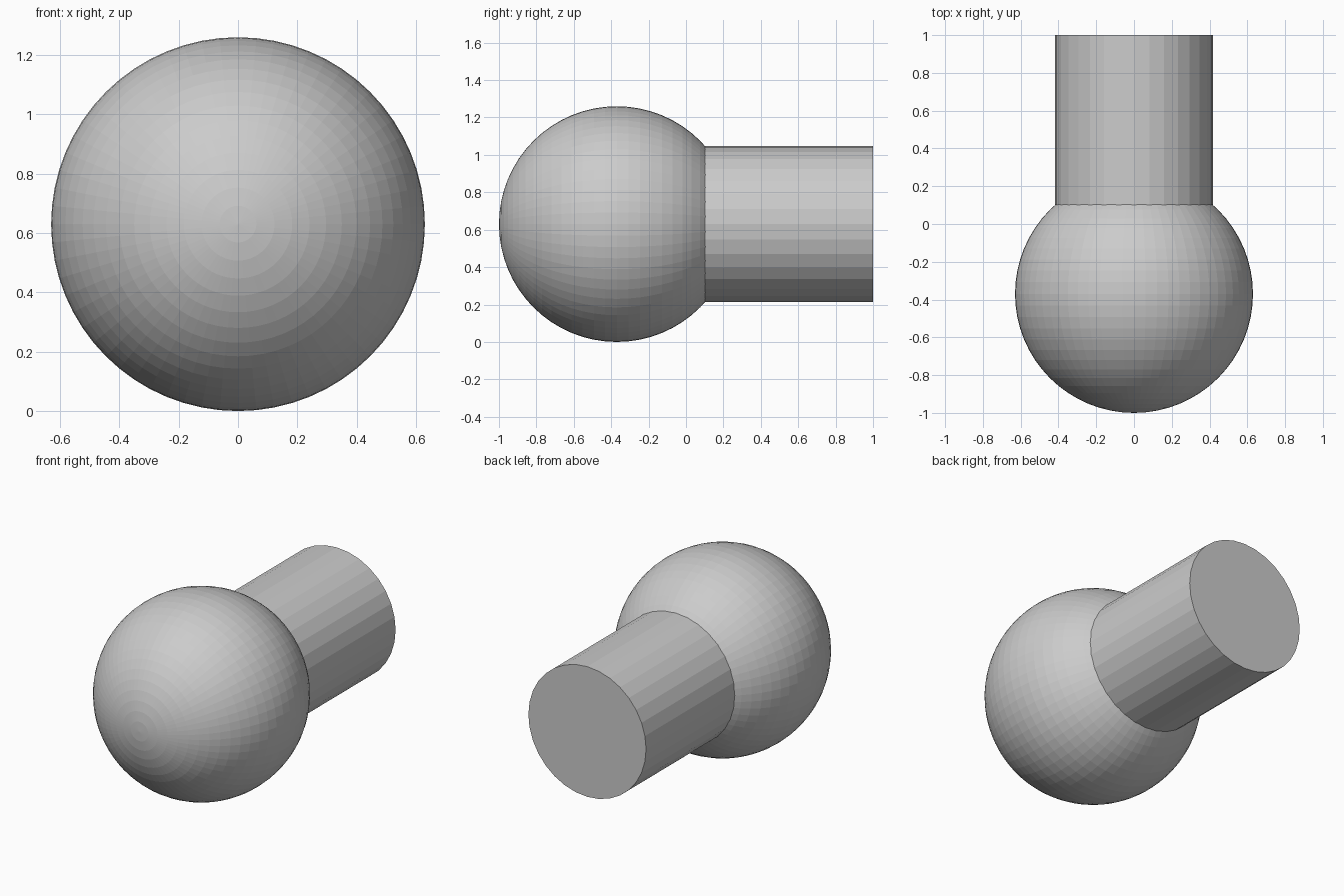
import bpy
from math import radians

if "Cube" in bpy.data.objects:
    bpy.data.objects.remove(bpy.data.objects["Cube"])

R = 0.63            # ball radius
NECK_R = 0.417      # stem radius
BALL_Y = -1 + R
QUARTER = (radians(-90), 0, 0)   # local z points along +y


def bake_transform(obj):
    bpy.ops.object.select_all(action='DESELECT')
    obj.select_set(True)
    bpy.context.view_layer.objects.active = obj
    bpy.ops.object.transform_apply(location=False, rotation=True, scale=True)


# Faceted ball with its poles along y
bpy.ops.mesh.primitive_uv_sphere_add(segments=64, ring_count=32, radius=R,
                                     location=(0, BALL_Y, R), rotation=QUARTER)
ball = bpy.context.object
ball.name = "ball_with_stem"
bake_transform(ball)

# Round stem running from inside the ball to the back
bpy.ops.mesh.primitive_cylinder_add(vertices=32, radius=NECK_R, depth=1 - BALL_Y,
                                    location=(0, (1 + BALL_Y) / 2, R), rotation=QUARTER)
stem = bpy.context.object
stem.name = "stem"
bake_transform(stem)

# Merge both into one clean solid
union = ball.modifiers.new("join_stem", 'BOOLEAN')
union.operation = 'UNION'
union.solver = 'EXACT'
union.object = stem
bpy.context.view_layer.objects.active = ball
bpy.ops.object.modifier_apply(modifier=union.name)
bpy.data.objects.remove(stem, do_unlink=True)
